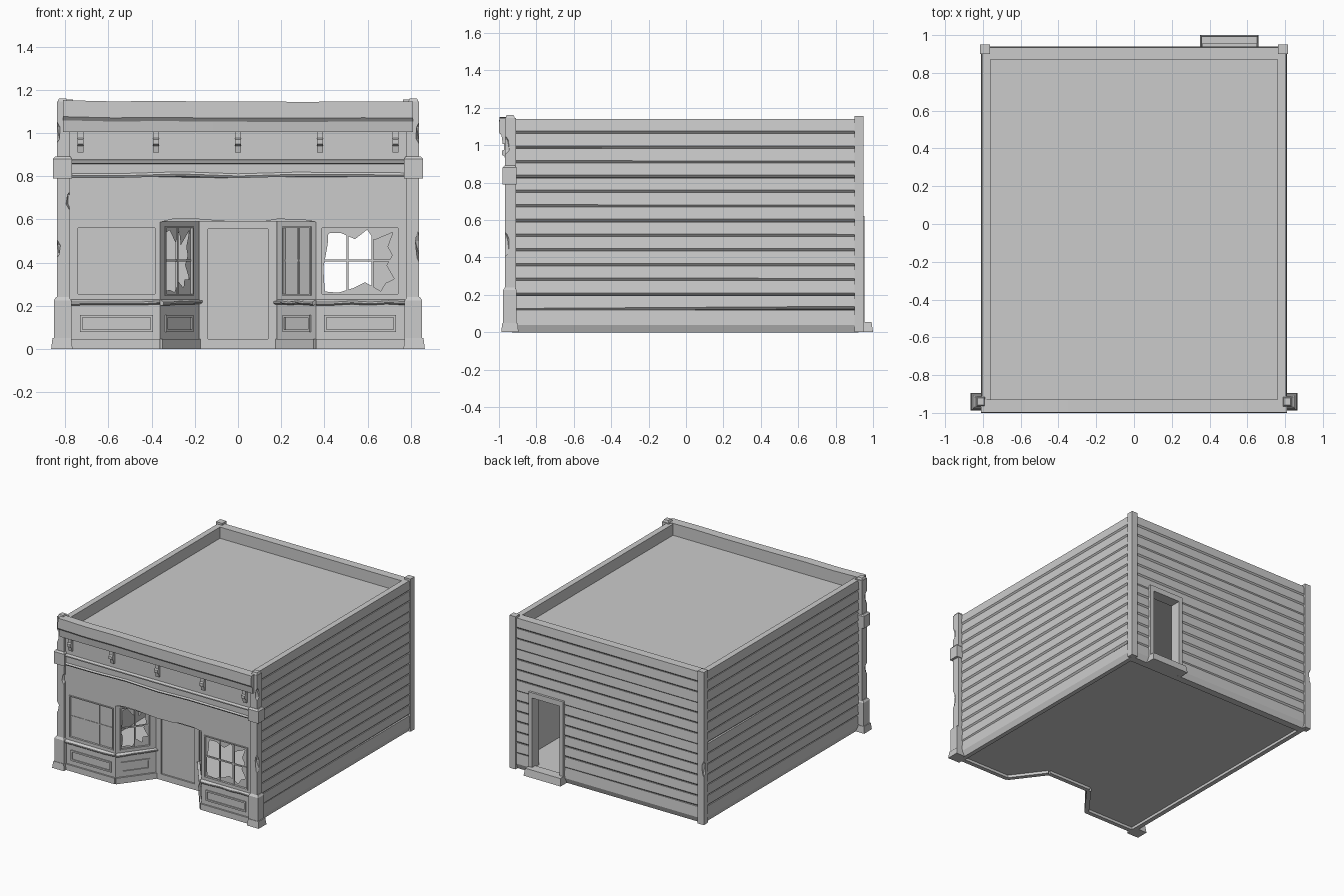
import bpy, bmesh, random
from mathutils import Vector, Matrix

if "Cube" in bpy.data.objects:
    bpy.data.objects.remove(bpy.data.objects["Cube"])

random.seed(4)


def finish(bm, name):
    bmesh.ops.recalc_face_normals(bm, faces=bm.faces[:])
    me = bpy.data.meshes.new(name)
    bm.to_mesh(me)
    bm.free()
    ob = bpy.data.objects.new(name, me)
    bpy.context.collection.objects.link(ob)
    return ob


def frame(p0, p1):
    """Direction along a wall line and its outward normal."""
    d = (Vector(p1) - Vector(p0)).normalized()
    return d, Vector((d.y, -d.x))


def point(p0, p1, u, n, z):
    d, nn = frame(p0, p1)
    q = Vector(p0) + d * u + nn * n
    return Vector((q.x, q.y, z))


def sweep(bm, p0, p1, prof, u0=0, u1=None, divs=1, wob=(), amp=0):
    """Extrude an (outward, z) profile along a wall line, with optional warped points."""
    if u1 is None:
        u1 = (Vector(p1) - Vector(p0)).length
    rows = []
    for k in range(divs + 1):
        u = u0 + (u1 - u0) * k / divs
        j = random.uniform(-amp, amp)
        rows.append([bm.verts.new(point(p0, p1, u, n, z + (j if i in wob else 0)))
                     for i, (n, z) in enumerate(prof)])
    m = len(prof)
    for a, b in zip(rows, rows[1:]):
        for i in range(m):
            bm.faces.new((a[i], a[(i + 1) % m], b[(i + 1) % m], b[i]))
    bm.faces.new(rows[0])
    bm.faces.new(rows[-1][::-1])


def slab(bm, p0, p1, u0, u1, n0, n1, z0, z1):
    sweep(bm, p0, p1, [(n0, z0), (n1, z0), (n1, z1), (n0, z1)], u0, u1)


def ring(bm, p0, p1, u0, u1, z0, z1, w, n0, n1):
    """Rectangular frame whose border lies outside the given opening."""
    slab(bm, p0, p1, u0 - w, u0, n0, n1, z0 - w, z1 + w)
    slab(bm, p0, p1, u1, u1 + w, n0, n1, z0 - w, z1 + w)
    slab(bm, p0, p1, u0, u1, n0, n1, z0 - w, z0)
    slab(bm, p0, p1, u0, u1, n0, n1, z1, z1 + w)


def box(bm, x0, x1, y0, y1, z0, z1, taper=0):
    vs = bmesh.ops.create_cube(bm, size=1)['verts']
    for v in vs:
        t = taper if v.co.z > 0 else 0
        sx, sy = v.co.x * 2, v.co.y * 2
        v.co = ((x0 + x1) / 2 + sx * ((x1 - x0) / 2 - t),
                (y0 + y1) / 2 + sy * ((y1 - y0) / 2 - t), z1 if v.co.z > 0 else z0)


def prism(name, pts, z0, z1):
    bm = bmesh.new()
    f = bm.faces.new([bm.verts.new((x, y, z0)) for x, y in pts])
    ext = bmesh.ops.extrude_face_region(bm, geom=[f])['geom']
    for v in ext:
        if isinstance(v, bmesh.types.BMVert):
            v.co.z = z1
    if not bm.faces.get(f.verts[:]):
        bm.faces.new(f.verts[:])
    return finish(bm, name)


# Floor with the entrance cut out, roof deck, and recess ceiling
recess = [(-.36, -.94), (-.18, -.70), (.18, -.70), (.36, -.94)]
prism("floor", [(-.78, -.94)] + recess + [(.78, -.94), (.78, .91), (-.78, .91)], .02, .045)
prism("roof_deck", [(-.77, -.94), (.77, -.94), (.77, .9), (-.77, .9)], 1.03, 1.055)
prism("recess_ceiling", recess, .59, .61)

# Side and back walls, with a doorway left open at the back
RIGHT = ((.79, -.93), (.79, .92))
LEFT = ((-.79, .92), (-.79, -.93))
BACK = ((.79, .92), (-.79, .92))
D0, D1, DT = .17, .40, .58
bm = bmesh.new()
for s in (RIGHT, LEFT):
    slab(bm, *s, 0, 1.85, -.03, 0, 0, 1.14)
slab(bm, *BACK, 0, D0, -.05, 0, 0, DT)
slab(bm, *BACK, D1, 1.58, -.05, 0, 0, DT)
slab(bm, *BACK, 0, 1.58, -.05, 0, DT, 1.14)
slab(bm, *BACK, D0, D1, -.05, 0, 0, .045)
finish(bm, "walls")

# Bevelled siding boards, a few of them warped
pitch = 1.1 / 14
for name, line, length in (("right", RIGHT, 1.85), ("left", LEFT, 1.85), ("back", BACK, 1.58)):
    bm = bmesh.new()
    for i in range(14):
        z0 = .04 + i * pitch
        z1 = z0 + pitch
        prof = [(0, z0), (.008, z0), (.02, z0 + .013), (.014, z1), (0, z1)]
        if i == 0:
            prof = [(0, 0), (.004, 0), (.02, .04), (.014, z1), (0, z1)]
        spans = [(0, D0), (D1, length)] if name == "back" and z0 < DT else [(0, length)]
        for a, b in spans:
            sweep(bm, *line, prof, a, b, wob=(1, 2), amp=.008 if i in (1, 7, 11) else .001)
    finish(bm, name + "_siding")

# Back door frame and doorstep
bm = bmesh.new()
for u0, u1, z0, z1 in ((D0 - .03, D0, .05, .62), (D1, D1 + .03, .05, .62), (D0, D1, DT, .62)):
    slab(bm, *BACK, u0, u1, -.05, .035, z0, z1)
finish(bm, "back_door_frame")
bm = bmesh.new()
box(bm, .35, .66, .91, 1.0, 0, .055, .008)
finish(bm, "back_doorstep")


# Shop front bays: plinth, panelled kick wall, sill, window frame, bars and glass
def shop_bay(name, p0, p1, u0, u1, cols, broken, m=.01):
    L = (Vector(p1) - Vector(p0)).length
    zb, zt = .255, .56
    bm = bmesh.new()
    slab(bm, p0, p1, 0, L, -.02, .012, 0, .045)
    slab(bm, p0, p1, 0, L, -.02, 0, .045, .23)
    ring(bm, p0, p1, u0 + m + .01, u1 - m - .01, .09, .145, .012, 0, .008)
    sweep(bm, p0, p1, [(-.02, .205), (.012, .205), (.02, .212), (.02, .22), (0, .228), (-.02, .228)],
          divs=5, wob=(1, 2, 3), amp=.004)
    finish(bm, name + "_kick_wall")
    bm = bmesh.new()
    slab(bm, p0, p1, 0, u0, -.02, 0, .228, .6)
    slab(bm, p0, p1, u1, L, -.02, 0, .228, .6)
    slab(bm, p0, p1, u0, u1, -.02, 0, .228, zb)
    slab(bm, p0, p1, u0, u1, -.02, 0, zt, .6)
    ring(bm, p0, p1, u0, u1, zb, zt, .008, -.02, .006)
    for c in range(1, cols):
        u = u0 + (u1 - u0) * c / cols
        slab(bm, p0, p1, u - .005, u + .005, -.016, -.004, zb, zt)
    slab(bm, p0, p1, u0, u1, -.015, -.005, .404, .414)
    finish(bm, name + "_window_frame")
    bm = bmesh.new()
    if not broken:
        slab(bm, p0, p1, u0, u1, -.012, -.009, zb, zt)
    else:
        # jagged shards left round the edge of the opening
        n = 5
        edge = ([(k / n, 0) for k in range(n)] + [(1, k / n) for k in range(n)]
                + [(1 - k / n, 1) for k in range(n)] + [(0, 1 - k / n) for k in range(n)])
        outer, inner = [], []
        for k, (a, b) in enumerate(edge):
            s = random.uniform(.45, .75) if k % 2 and a > .2 else random.uniform(.8, .97)
            for lst, f in ((outer, 1), (inner, s)):
                u = u0 + (u1 - u0) * (.5 + (a - .5) * f)
                z = zb + (zt - zb) * (.5 + (b - .5) * f)
                lst.append(bm.verts.new(point(p0, p1, u, -.01, z)))
        for k in range(len(edge)):
            q = (k + 1) % len(edge)
            bm.faces.new((outer[k], outer[q], inner[q], inner[k]))
    finish(bm, name + "_glass")


A, B, C, D = (-.36, -.95), (-.18, -.71), (.18, -.71), (.36, -.95)
shop_bay("left_bay", (-.78, -.95), A, .04, .395, 3, False)
shop_bay("left_angled_bay", A, B, .04, .245, 2, True, 0)
shop_bay("right_angled_bay", C, D, .055, .26, 2, False, 0)
shop_bay("right_bay", D, (.78, -.95), .03, .38, 3, True)

# Front door set back in the entrance
bm = bmesh.new()
slab(bm, B, C, 0, .04, -.02, .012, 0, .6)
slab(bm, B, C, .32, .36, -.02, .012, 0, .6)
slab(bm, B, C, .04, .32, -.02, .012, .555, .6)
slab(bm, B, C, .04, .32, -.02, .012, 0, .045)
finish(bm, "front_door_frame")
bm = bmesh.new()
slab(bm, B, C, .04, .32, -.015, 0, .045, .555)
finish(bm, "front_door")

# Upper front wall with a ragged edge above the entrance
F = ((-.79, -.95), (.79, -.95))
bm = bmesh.new()
slab(bm, *F, 0, .43, -.02, 0, .59, 1.14)
slab(bm, *F, 1.15, 1.58, -.02, 0, .59, 1.14)
sweep(bm, *F, [(-.02, .597), (0, .594), (0, 1.14), (-.02, 1.14)], .43, 1.15, 12, (0, 1), .008)
finish(bm, "upper_front_wall")

# Sign band mouldings and top cornice, slightly sagging
bm = bmesh.new()
sweep(bm, *F, [(0, .795), (.012, .795), (.018, .805), (.01, .815), (.01, .857), (.022, .862),
               (.022, .87), (0, .876)], divs=6, wob=(1, 2, 3), amp=.006)
finish(bm, "sign_band")
bm = bmesh.new()
K = ((-.81, -.95), (.81, -.95))
sweep(bm, *K, [(-.02, 1.005), (.03, 1.005), (.036, 1.055), (.05, 1.072), (.048, 1.148), (-.02, 1.148)],
      divs=7, wob=(2, 3, 4, 5), amp=.004)
finish(bm, "cornice")
bm = bmesh.new()
for x in (-.73, -.38, 0, .38, .73):
    sweep(bm, *F, [(0, .91), (.014, .91), (.02, .94), (.034, .948), (.034, .97), (.022, .976),
                   (.022, 1.01), (0, 1.01)], x + .79 - .014, x + .79 + .014)
finish(bm, "cornice_brackets")

# Corner posts, chipped with small faceted cutters
def chipped_post(name, dims, chips):
    bm = bmesh.new()
    box(bm, *dims)
    post = finish(bm, name)
    bm = bmesh.new()
    for x, y, z, h in chips:
        bmesh.ops.create_icosphere(bm, subdivisions=1, radius=1, matrix=Matrix.Translation((x, y, z))
                                   @ Matrix.Rotation(random.uniform(-.2, .2), 4, 'Y')
                                   @ Matrix.Diagonal((.022, .03, h, 1)))
    cut = finish(bm, "chip_cutter")
    cut.hide_render = True
    mod = post.modifiers.new("chips", 'BOOLEAN')
    mod.operation, mod.object, mod.solver = 'DIFFERENCE', cut, 'EXACT'
    bpy.context.view_layer.objects.active = post
    bpy.ops.object.modifier_apply(modifier=mod.name)
    bpy.data.objects.remove(cut)


for s, name in ((-1, "left"), (1, "right")):
    span = lambda a, b: sorted((s * a, s * b))
    chips = [(s * .843, -.97, 1.0, .06), (s * .843, -.97, .46, .09 if s > 0 else .05)]
    if s < 0:
        chips.append((-.775, -.97, .69, .05))
    chipped_post(name + "_front_post", (*span(.78, .838), -.968, -.91, 0, 1.145), chips)
    back_chips = [(-.818, .952, .42, .07)] if s < 0 else [(.9, 1.1, .4, .05)]
    chipped_post(name + "_back_post", (*span(.763, .814), .9, .95, 0, 1.155), back_chips)
    bm = bmesh.new()
    box(bm, *span(.766, .865), -.988, -.895, 0, .05, .006)
    box(bm, *span(.772, .853), -.978, -.905, .05, .225)
    box(bm, *span(.772, .853), -.978, -.905, .225, .24, .01)
    box(bm, *span(.768, .856), -.98, -.905, .79, .88)
    box(bm, *span(.768, .856), -.98, -.905, .88, .892, .01)
    box(bm, *span(.788, .835), -.965, -.915, 1.145, 1.16, .006)
    finish(bm, name + "_post_mouldings")
